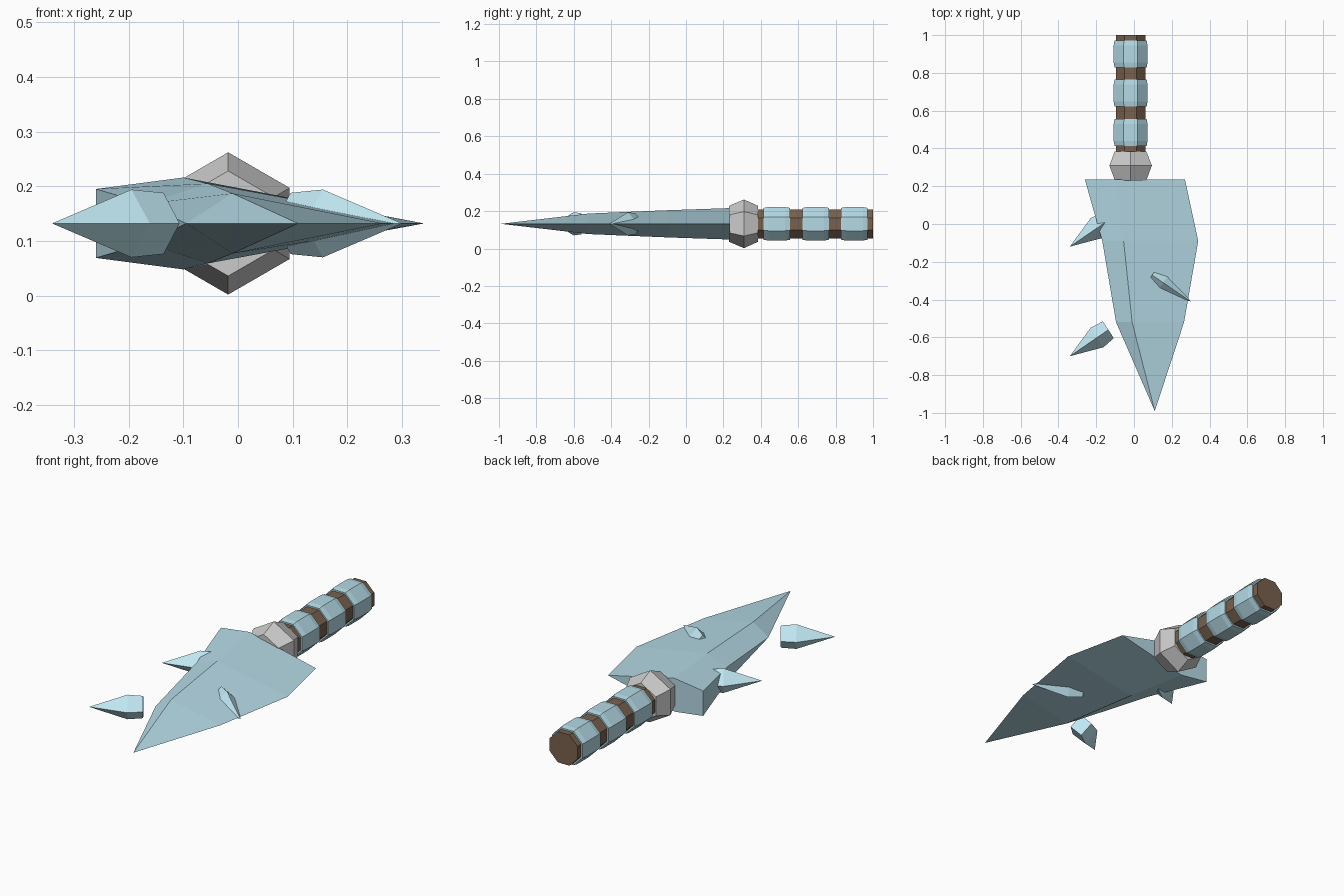
import bpy, bmesh
from math import cos, sin, pi
from mathutils import Vector

if "Cube" in bpy.data.objects:
    bpy.data.objects.remove(bpy.data.objects["Cube"])

Z = 0.132      # height of the centre line
HX = -0.018    # x of the handle axis


def material(name, rgb):
    m = bpy.data.materials.new(name)
    m.diffuse_color = (*rgb, 1)
    m.use_nodes = True
    m.node_tree.nodes["Principled BSDF"].inputs["Base Color"].default_value = m.diffuse_color
    return m


BLUE = material("pale_blue", (0.46, 0.70, 0.79))
ICE = material("ice_blue", (0.53, 0.80, 0.89))
BROWN = material("brown", (0.19, 0.12, 0.075))


def loft(name, rings, mat=None):
    """Skin equal-length rings of points, cap the ends, merge collapsed points."""
    bm = bmesh.new()
    vs = [[bm.verts.new(p) for p in r] for r in rings]
    n = len(vs[0])
    for a, b in zip(vs, vs[1:]):
        for i in range(n):
            j = (i + 1) % n
            bm.faces.new((a[i], a[j], b[j], b[i]))
    bm.faces.new(vs[0])
    bm.faces.new(vs[-1])
    bmesh.ops.remove_doubles(bm, verts=bm.verts, dist=0.0005)
    bmesh.ops.recalc_face_normals(bm, faces=bm.faces)
    me = bpy.data.meshes.new(name)
    bm.to_mesh(me)
    bm.free()
    ob = bpy.data.objects.new(name, me)
    bpy.context.collection.objects.link(ob)
    if mat:
        me.materials.append(mat)
    return ob


def turned(name, profile, sides, start, mat=None):
    """Faceted turning about the handle axis; profile is (y, radius)."""
    angles = [start + 2 * pi * i / sides for i in range(sides)]
    return loft(name, [[(HX + r * cos(a), y, Z + r * sin(a)) for a in angles]
                       for y, r in profile], mat)


# Handle with three raised wraps
turned("handle", [(0.36, 0.084), (1.0, 0.084)], 8, pi / 8, BROWN)
for i, y in enumerate((0.485, 0.693, 0.90)):
    turned(f"handle_wrap_{i + 1}",
           [(y - 0.071, 0.092), (y - 0.045, 0.097), (y + 0.045, 0.097), (y + 0.071, 0.092)],
           8, pi / 8, BLUE)

# Hexagonal collar between handle and blade
turned("collar", [(0.23, 0.096), (0.31, 0.13), (0.385, 0.096)], 6, pi / 2)

# Blade sections: y, spine x, spine half height, ridge x, ridge half height, edge x
sections = [
    (0.235, -0.26, 0.063, -0.10, 0.084, 0.27),
    (-0.09, -0.168, 0.036, -0.055, 0.073, 0.34),
    (-0.52, -0.095, 0.0, -0.01, 0.055, 0.265),
    (-0.99, 0.11, 0.0, 0.11, 0.0, 0.11),
]
loft("blade", [[(sx, y, Z + sh), (rx, y, Z + rh), (ex, y, Z),
                (rx, y, Z - rh), (sx, y, Z - sh)]
               for y, sx, sh, rx, rh, ex in sections], BLUE)


# Diamond-section spikes pointing outward and forward
def spike(name, tip, side):
    tip = Vector((*tip, Z))
    axis = Vector((-0.204 * side, 0.14, 0))
    across = Vector((0.55 * side, 0.835, 0))
    up = Vector((0, 0, 1))
    rings = []
    for t, w, h in ((0, 0, 0), (0.71, 0.062, 0.062), (1, 0.053, 0.056)):
        c = tip + axis * t
        rings.append([c + across * w, c + up * h, c - across * w, c - up * h])
    loft(name, rings, ICE)


spike("spike_left_rear", (-0.34, -0.12), -1)
spike("spike_left_front", (-0.34, -0.70), -1)
spike("spike_right", (0.30, -0.41), 1)
